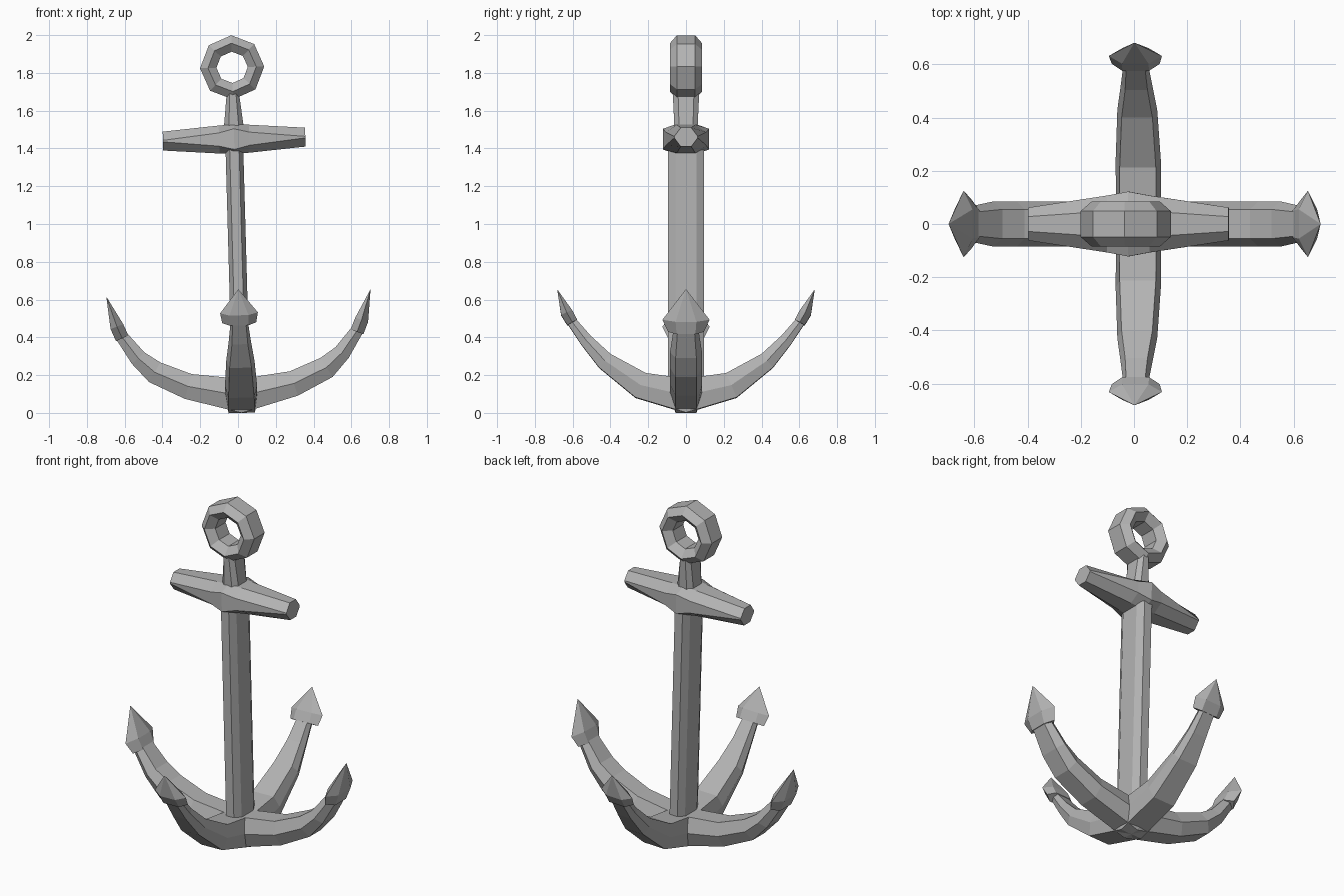
import bpy, bmesh, math
from mathutils import Vector, Matrix

if "Cube" in bpy.data.objects:
    bpy.data.objects.remove(bpy.data.objects["Cube"])

grey = bpy.data.materials.new("iron_grey")
grey.use_nodes = True
GREY = (0.45, 0.45, 0.45, 1)
grey.diffuse_color = GREY
grey.node_tree.nodes["Principled BSDF"].inputs["Base Color"].default_value = GREY

# The whole anchor leans slightly towards its right
LEAN = Matrix.Translation((0.02, 0, 0)) @ Matrix.Rotation(math.radians(-1.6), 4, 'Y')


def loft(name, rings, turn=0, closed=False):
    """Skin a series of equal rings; a one-point ring makes a tip."""
    bm = bmesh.new()
    loops = [[bm.verts.new(p) for p in ring] for ring in rings]
    pairs = list(zip(loops, loops[1:]))
    if closed:
        pairs.append((loops[-1], loops[0]))
    for a, b in pairs:
        n = len(a)
        for i in range(n):
            j = (i + 1) % n
            if len(b) == 1:
                bm.faces.new((a[i], a[j], b[0]))
            else:
                bm.faces.new((a[i], a[j], b[j], b[i]))
    if not closed:
        for ring in (loops[0], loops[-1]):
            if len(ring) > 2:
                bm.faces.new(ring)
    bmesh.ops.recalc_face_normals(bm, faces=bm.faces)
    mesh = bpy.data.meshes.new(name)
    bm.to_mesh(mesh)
    bm.free()
    mesh.materials.append(grey)
    obj = bpy.data.objects.new(name, mesh)
    obj.matrix_world = LEAN @ Matrix.Rotation(math.radians(turn), 4, 'Z')
    bpy.context.collection.objects.link(obj)
    return obj


def octagon(a, b, fa, fb):
    """Chamfered rectangle: half sizes a, b and half flats fa, fb."""
    return [(a, -fb), (a, fb), (fa, b), (-fa, b),
            (-a, fb), (-a, -fb), (-fa, -b), (fa, -b)]


def sweep(path):
    """Hexagon sections along an arm: r, z, half thickness, half width, half flat."""
    rings = []
    for i, (r, z, t, w, f) in enumerate(path):
        if t == 0:
            rings.append([Vector((r, 0, z))])
            continue
        p, q = path[max(i - 1, 0)], path[min(i + 1, len(path) - 1)]
        along = Vector((q[0] - p[0], 0, q[1] - p[1])).normalized()
        if r == 0:
            along = Vector((1, 0, 0))
        up = Vector((-along.z, 0, along.x))
        shape = [(w, 0), (f, t), (-f, t), (-w, 0), (-f, -t), (f, -t)]
        rings.append([Vector((r, y, z)) + up * h for y, h in
                      [(s[0], s[1]) for s in shape]])
    return rings


# Shank and the neck above the stock
loft("shank", [[(x, y, z) for x, y in octagon(0.047, 0.095, 0.025, 0.055)]
               for z in (0.06, 1.42)])
neck = [(1.48, 0.056, 0.06), (1.70, 0.032, 0.07)]
loft("neck", [[(x, y, z) for x, y in octagon(a, b, a * 0.5, b * 0.6)]
              for z, a, b in neck])

# Stock: tapered crossbar, thickest at the shank
stock = []
for x, w, h, edge in [(-0.377, 0.062, 0.05, 0.004), (-0.08, 0.107, 0.074, 0.035),
                      (0, 0.122, 0.078, 0.055),
                      (0.08, 0.107, 0.074, 0.035), (0.377, 0.062, 0.05, 0.004)]:
    stock.append([(x, y, 1.45 + z) for y, z in octagon(w, h, w * 0.45, edge)])
loft("stock", stock)

# Eight-sided ring with a hexagonal section
section = [(0.17, -0.048), (0.17, 0.048), (0.128, 0.085),
           (0.083, 0.048), (0.083, -0.048), (0.128, -0.085)]
ring = []
for k in range(8):
    a = k * math.tau / 8
    ring.append([(r * math.cos(a), y, 1.83 + r * math.sin(a)) for r, y in section])
loft("ring", ring, closed=True)

# Arms and flukes: a broad pair to the sides, a tapering pair front and back
side_arm = [(0, 0.09, 0.09, 0.085, 0.055), (0.28, 0.148, 0.068, 0.085, 0.055),
            (0.455, 0.228, 0.06, 0.085, 0.055), (0.54, 0.305, 0.045, 0.085, 0.055),
            (0.63, 0.43, 0.032, 0.065, 0.045)]
side_fluke = [(0.622, 0.412, 0.036, 0.095, 0.05), (0.648, 0.475, 0.036, 0.125, 0.055),
              (0.70, 0.636, 0, 0, 0)]
cross_arm = [(0, 0.09, 0.09, 0.085, 0.07), (0.24, 0.145, 0.07, 0.085, 0.068),
             (0.43, 0.275, 0.047, 0.075, 0.058), (0.53, 0.385, 0.034, 0.058, 0.042),
             (0.61, 0.49, 0.025, 0.045, 0.035)]
cross_fluke = [(0.602, 0.478, 0.03, 0.09, 0.05), (0.632, 0.53, 0.032, 0.1, 0.05),
               (0.682, 0.655, 0, 0, 0)]
for side, turn, arm, fluke in [("left", 0, side_arm, side_fluke),
                               ("back", 90, cross_arm, cross_fluke),
                               ("right", 180, side_arm, side_fluke),
                               ("front", 270, cross_arm, cross_fluke)]:
    loft(side + "_arm", sweep(arm), turn)
    loft(side + "_fluke", sweep(fluke), turn)
